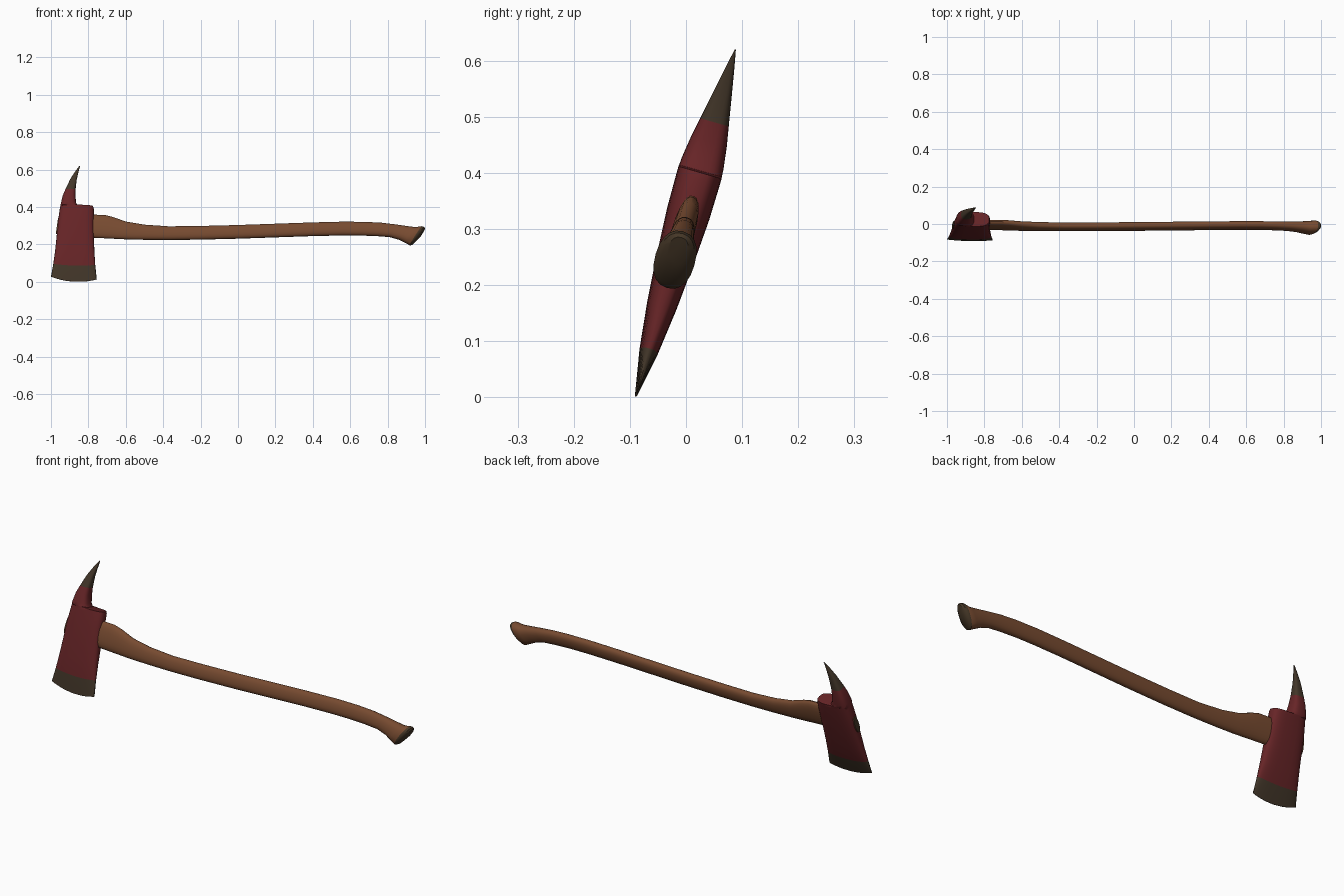
import bpy, bmesh, math

TILT = math.atan(0.287)      # the whole axe leans about the x axis
C, S = math.cos(TILT), math.sin(TILT)


def material(name, rgb):
    m = bpy.data.materials.new(name)
    m.diffuse_color = (*rgb, 1)
    return m


RED = material("red paint", (0.135, 0.018, 0.020))
STEEL = material("dark steel", (0.055, 0.037, 0.022))
WOOD = material("brown wood", (0.185, 0.070, 0.030))
GRAIN = material("dark end grain", (0.060, 0.038, 0.020))


def sgnpow(v, p):
    return math.copysign(abs(v) ** p, v)


def loft(name, rings, sides, power, mats, rule, bend=lambda x, w: w):
    """Skin rounded rings; each is (x, w) start, (x, w) end, thickness."""
    bm = bmesh.new()
    loops = []
    for (xa, wa), (xb, wb), t in rings:
        loop = []
        for i in range(sides):
            a = 2 * math.pi * i / sides
            c = sgnpow(math.cos(a), 2 / power)
            v = sgnpow(math.sin(a), 2 / power) * t / 2
            x = (xa + xb) / 2 + c * (xb - xa) / 2
            w = bend(x, (wa + wb) / 2 + c * (wb - wa) / 2)
            loop.append(bm.verts.new((x, w * S + v * C - 0.09, w * C - v * S)))
        loops.append(loop)
    for k in range(len(loops) - 1):
        for i in range(sides):
            j = (i + 1) % sides
            f = bm.faces.new((loops[k][i], loops[k][j], loops[k + 1][j], loops[k + 1][i]))
            f.material_index = rule(k)
    for loop, k in ((loops[0], -1), (loops[-1], len(loops) - 1)):
        bm.faces.new(loop).material_index = rule(k)
    bmesh.ops.recalc_face_normals(bm, faces=bm.faces)
    me = bpy.data.meshes.new(name)
    bm.to_mesh(me)
    bm.free()
    ob = bpy.data.objects.new(name, me)
    bpy.context.collection.objects.link(ob)
    for m in mats:
        me.materials.append(m)
    bpy.ops.object.select_all(action='DESELECT')
    ob.select_set(True)
    bpy.context.view_layer.objects.active = ob
    bpy.ops.object.shade_smooth_by_angle(angle=math.radians(38))
    return ob


# Axe head: distance from the cutting edge, outer x, handle-side x, thickness
head = [
    (0.000, -1.000, -0.755, 0.003),
    (0.085, -0.988, -0.763, 0.034),   # end of the bare blade
    (0.170, -0.978, -0.768, 0.054),
    (0.250, -0.970, -0.770, 0.067),
    (0.340, -0.962, -0.770, 0.078),
    (0.405, -0.953, -0.770, 0.080),
    (0.417, -0.951, -0.774, 0.080),   # top of the collar
    (0.420, -0.950, -0.855, 0.079),
    (0.435, -0.947, -0.865, 0.077),
    (0.475, -0.938, -0.869, 0.066),
    (0.510, -0.924, -0.869, 0.053),   # start of the bare spike
    (0.570, -0.897, -0.862, 0.031),
    (0.610, -0.873, -0.853, 0.016),
    (0.645, -0.848, -0.844, 0.002),
]


def edge_curve(x, w):
    # curved cutting edge, fading out up the blade
    return w + 1.35 * (x + 0.855) ** 2 * max(0, 1 - w / 0.17)


loft("axe_head", [((a, w), (b, w), t) for w, a, b, t in head], 28, 3.0,
     [RED, STEEL], lambda k: 1 if k < 1 or k >= 10 else 0, edge_curve)

# Handle: lower x, lower z, upper x, upper z, thickness
handle = [
    (-0.974, 0.255, -0.962, 0.340, 0.030),   # end showing through the eye
    (-0.800, 0.237, -0.800, 0.360, 0.040),
    (-0.720, 0.233, -0.710, 0.357, 0.041),
    (-0.680, 0.231, -0.670, 0.347, 0.042),
    (-0.600, 0.227, -0.600, 0.322, 0.042),
    (-0.500, 0.225, -0.500, 0.305, 0.042),
    (-0.370, 0.224, -0.370, 0.296, 0.042),
    (-0.200, 0.226, -0.200, 0.298, 0.042),
    (0.000, 0.231, 0.000, 0.303, 0.042),
    (0.200, 0.238, 0.200, 0.310, 0.042),
    (0.400, 0.245, 0.400, 0.317, 0.042),
    (0.550, 0.248, 0.560, 0.321, 0.042),
    (0.650, 0.248, 0.680, 0.320, 0.042),
    (0.740, 0.245, 0.770, 0.315, 0.044),
    (0.810, 0.240, 0.850, 0.305, 0.048),
    (0.860, 0.226, 0.910, 0.296, 0.056),
    (0.890, 0.211, 0.950, 0.291, 0.065),
    (0.920, 0.195, 0.985, 0.296, 0.072),     # flared butt
    (0.932, 0.200, 0.997, 0.292, 0.064),
    (0.972, 0.238, 1.000, 0.285, 0.036),
]
last = len(handle) - 1
loft("handle", [((xa, za / C), (xb, zb / C), t) for xa, za, xb, zb, t in handle],
     20, 2.3, [WOOD, GRAIN], lambda k: 1 if k < 0 or k >= last - 2 else 0)
